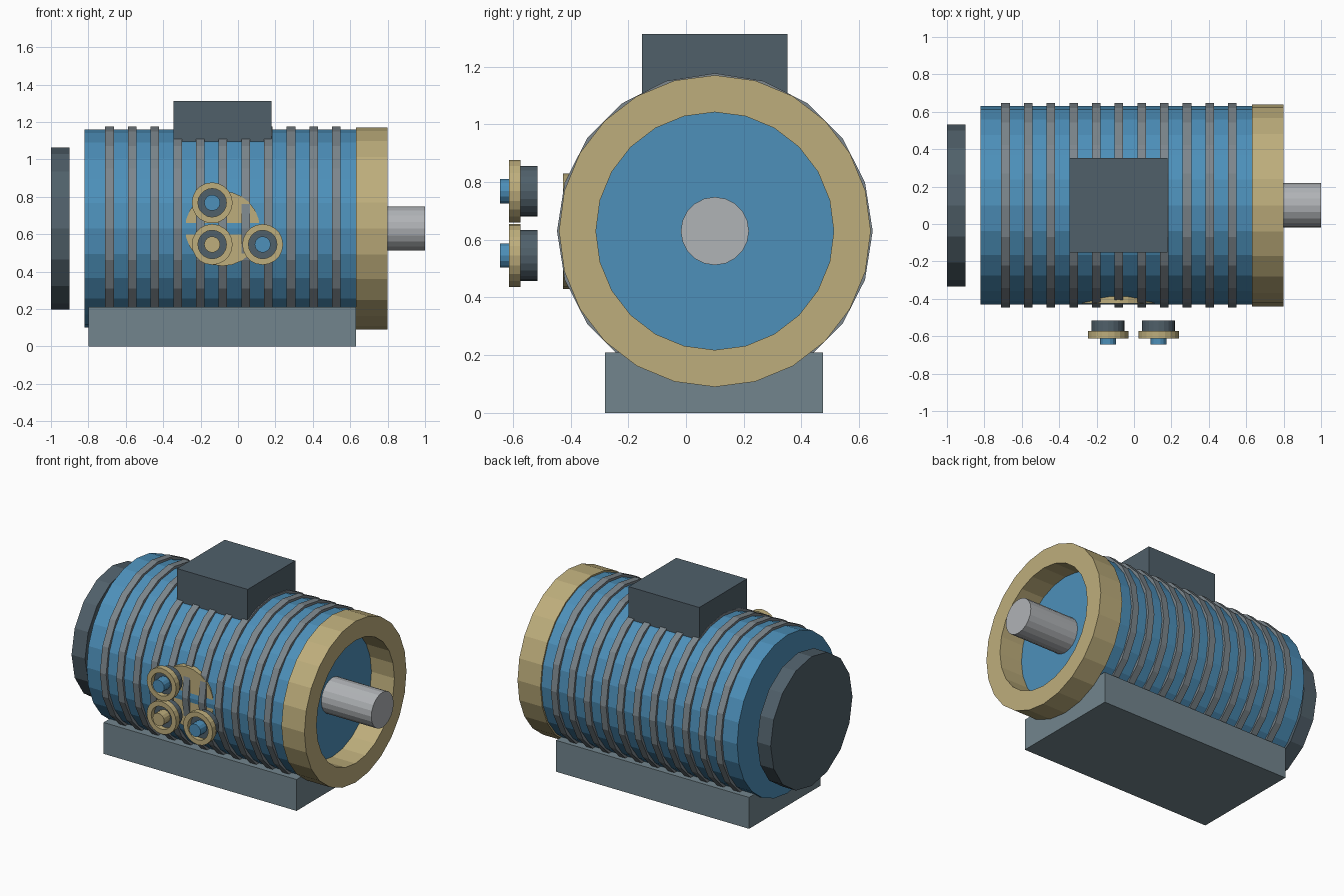
import bpy, bmesh
from math import cos, sin, tau

old = bpy.data.objects.get("Cube")
if old:
    bpy.data.objects.remove(old, do_unlink=True)


def material(name, rgb):
    """Flat material from 0-255 display values."""
    lin = [((c / 255 + 0.055) / 1.055) ** 2.4 for c in rgb] + [1.0]
    m = bpy.data.materials.new(name)
    m.use_nodes = True
    m.diffuse_color = lin
    m.node_tree.nodes["Principled BSDF"].inputs["Base Color"].default_value = lin
    return m


BLUE = material("blue", (77, 144, 186))
GOLD = material("gold", (190, 174, 124))
FIN = material("fin grey", (124, 134, 140))
BASE = material("base grey", (114, 133, 141))
DARK = material("dark slate", (80, 96, 106))
STEEL = material("steel", (176, 179, 182))


def finish(bm, name, mat):
    bmesh.ops.recalc_face_normals(bm, faces=bm.faces)
    mesh = bpy.data.meshes.new(name)
    bm.to_mesh(mesh)
    bm.free()
    mesh.materials.append(mat)
    ob = bpy.data.objects.new(name, mesh)
    bpy.context.collection.objects.link(ob)
    return ob


def turned(name, mat, axis, centre, start, end, radius, sides, inner=0):
    """Cylinder, or tube when inner is set, along x or y."""
    bm = bmesh.new()
    profile = [(start, radius), (end, radius)]
    if inner:
        profile += [(end, inner), (start, inner)]
    rings = []
    for a, r in profile:
        ring = []
        for i in range(sides):
            u = centre[0] + r * cos(tau * i / sides)
            v = centre[1] + r * sin(tau * i / sides)
            ring.append(bm.verts.new((a, u, v) if axis == "x" else (u, a, v)))
        rings.append(ring)
    count = len(rings)
    for k in range(count if inner else count - 1):
        p, q = rings[k], rings[(k + 1) % count]
        for i in range(sides):
            j = (i + 1) % sides
            bm.faces.new((p[i], p[j], q[j], q[i]))
    if not inner:
        bm.faces.new(rings[0])
        bm.faces.new(rings[1])
    return finish(bm, name, mat)


def block(name, mat, low, high):
    bm = bmesh.new()
    bmesh.ops.create_cube(bm, size=1)
    for v in bm.verts:
        v.co = [(l + h) / 2 + c * (h - l) for l, h, c in zip(low, high, v.co)]
    return finish(bm, name, mat)


AXIS = (0.1, 0.63)

# Motor housing and cooling fins
turned("housing", BLUE, "x", AXIS, -0.82, 0.63, 0.53, 24)
for n in range(11):
    x = -0.687 + 0.1213 * n
    turned(f"cooling_fin_{n + 1}", FIN, "x", AXIS, x - 0.023, x + 0.023, 0.547, 20)

# End flange, shaft and rear cover
turned("end_flange", GOLD, "x", AXIS, 0.63, 0.8, 0.54, 24, inner=0.412)
turned("drive_shaft", STEEL, "x", AXIS, 0.6, 1.0, 0.118, 20)
turned("rear_cover", DARK, "x", AXIS, -1.0, -0.9, 0.433, 16)

# Mounting base and junction box
block("mounting_base", BASE, (-0.8, -0.28, 0), (0.63, 0.475, 0.21))
block("junction_box", DARK, (-0.345, -0.152, 1.09), (0.178, 0.352, 1.313))

# Side plate and the three terminals in front of it
turned("side_plate", GOLD, "y", (-0.083, 0.63), -0.38, -0.426, 0.2, 24)
terminals = [("upper", -0.138, 0.768, BLUE),
             ("lower", -0.138, 0.545, GOLD),
             ("outer", 0.132, 0.545, BLUE)]
for label, x, z, tip in terminals:
    turned(f"{label}_terminal_body", DARK, "y", (x, z), -0.515, -0.58, 0.088, 20)
    turned(f"{label}_terminal_ring", GOLD, "y", (x, z), -0.573, -0.613, 0.109, 20, inner=0.076)
    turned(f"{label}_terminal_tip", tip, "y", (x, z), -0.57, -0.645, 0.043, 14)
